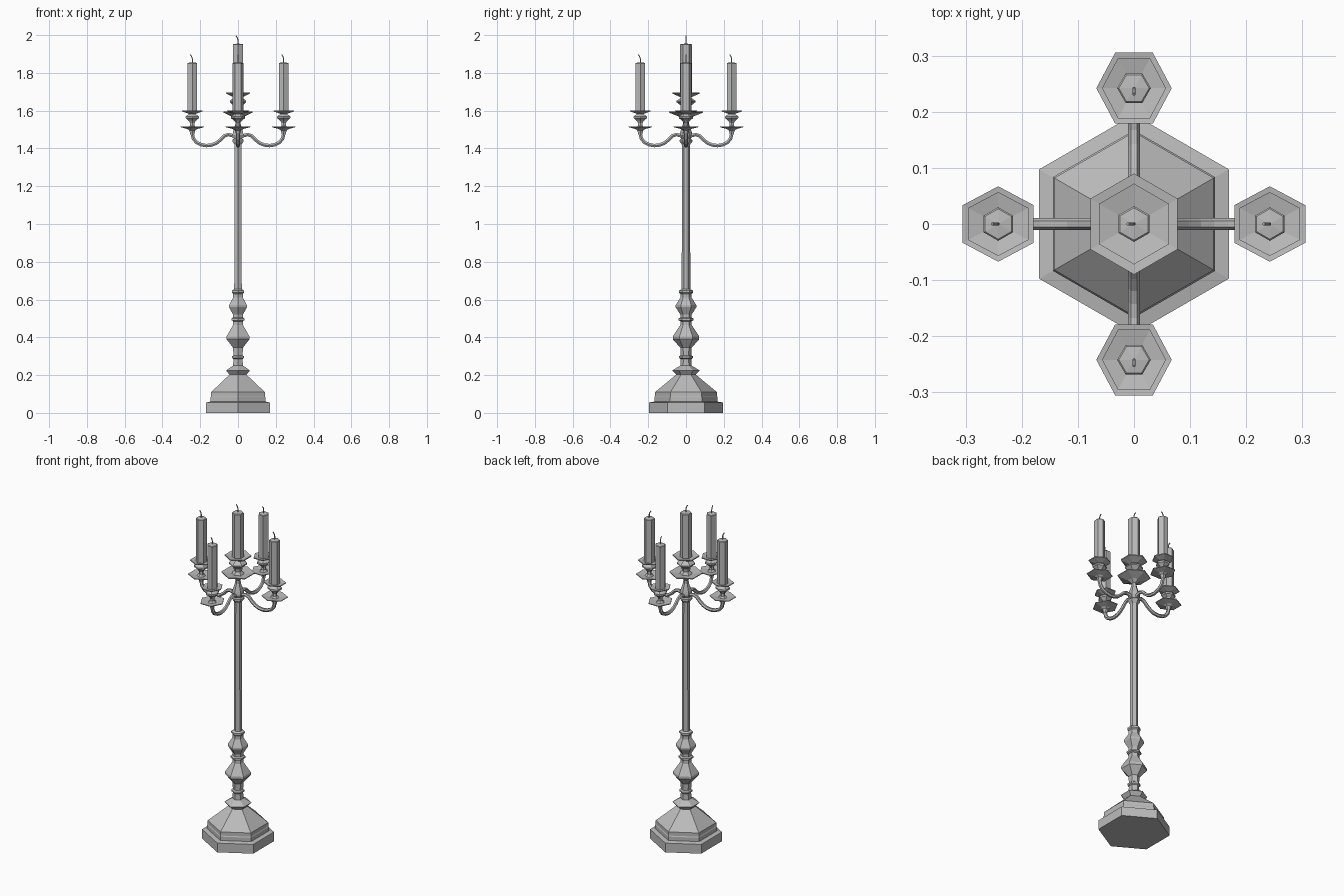
import bpy, bmesh, math
from mathutils import Vector, Matrix

if "Cube" in bpy.data.objects:
    bpy.data.objects.remove(bpy.data.objects["Cube"])

grey = bpy.data.materials.new("plain_grey")
grey.use_nodes = True
COLOUR = (0.5, 0.5, 0.5, 1)
grey.diffuse_color = COLOUR
grey.node_tree.nodes["Principled BSDF"].inputs["Base Color"].default_value = COLOUR
SIDES = 6


def skin(name, rings, matrix=Matrix()):
    """Join a stack of six-sided rings into a closed solid."""
    bm = bmesh.new()
    loops = [[bm.verts.new(p) for p in ring] for ring in rings]
    for a, b in zip(loops, loops[1:]):
        for i in range(SIDES):
            j = (i + 1) % SIDES
            bm.faces.new((a[i], a[j], b[j], b[i]))
    bm.faces.new(loops[0][::-1])
    bm.faces.new(loops[-1])
    bmesh.ops.recalc_face_normals(bm, faces=bm.faces)
    bm.transform(matrix)
    mesh = bpy.data.meshes.new(name)
    bm.to_mesh(mesh)
    bm.free()
    mesh.materials.append(grey)
    obj = bpy.data.objects.new(name, mesh)
    bpy.context.collection.objects.link(obj)
    return obj


def turned(name, profile, matrix=Matrix(), squash=1.0):
    """Six-sided lathe from (radius, z) pairs, corners on the y axis."""
    angles = [math.pi / 2 + k * math.tau / SIDES for k in range(SIDES)]
    return skin(name, [[(r * math.cos(a), r * math.sin(a) * squash, z) for a in angles]
                       for r, z in profile], matrix)


def tube(name, path, radius, matrix=Matrix()):
    """Six-sided tube along an (x, z) path."""
    pts = [Vector((x, 0, z)) for x, z in path]
    side = Vector((0, 1, 0))
    rings = []
    for i, p in enumerate(pts):
        along = (pts[min(i + 1, len(pts) - 1)] - pts[max(i - 1, 0)]).normalized()
        up = along.cross(side)
        rings.append([p + radius * (side * math.cos(k * math.tau / SIDES)
                                    + up * math.sin(k * math.tau / SIDES))
                      for k in range(SIDES)])
    return skin(name, rings, matrix)


def candle(name, bottom, top, radius, matrix, lean):
    """Candle with a shallow domed top and a bent wick."""
    turned(name, [(radius, bottom), (radius, top - 0.003), (radius * 0.9, top),
                  (0.003, top + 0.003)], matrix)
    tube(name + "_wick", [(0, top), (0, top + 0.022), (-0.004, top + 0.034),
                          (-0.011, top + 0.044)], 0.003,
         Matrix.Translation(matrix.translation) @ lean)


# Stepped foot
turned("foot", [(0.195, 0), (0.195, 0.055), (0.167, 0.06), (0.167, 0.083),
                (0.164, 0.088), (0.164, 0.11), (0.055, 0.2), (0.05, 0.205)])

# Turned stem
turned("stem", [(0.05, 0.2), (0.073, 0.225), (0.03, 0.25), (0.028, 0.285),
                (0.036, 0.29), (0.036, 0.3), (0.028, 0.305), (0.03, 0.345),
                (0.07, 0.39), (0.07, 0.405), (0.03, 0.465), (0.029, 0.485),
                (0.04, 0.49), (0.04, 0.5), (0.03, 0.505), (0.03, 0.52),
                (0.055, 0.56), (0.055, 0.57), (0.03, 0.61), (0.03, 0.63),
                (0.037, 0.637), (0.037, 0.648), (0.023, 0.655), (0.021, 1.43)])

# Hub where the arms meet
turned("hub", [(0.021, 1.42), (0.034, 1.437), (0.034, 1.445), (0.025, 1.452),
               (0.034, 1.47), (0.03, 1.49), (0.016, 1.53), (0.013, 1.56)])

# Central drip plates and holder
turned("central_holder", [(0.013, 1.55), (0.035, 1.568), (0.09, 1.59), (0.09, 1.595),
                          (0.035, 1.588), (0.022, 1.605), (0.025, 1.625),
                          (0.05, 1.645), (0.05, 1.652), (0.025, 1.67),
                          (0.072, 1.69), (0.072, 1.696), (0.03, 1.688)])
candle("central_candle", 1.685, 1.952, 0.032, Matrix(), Matrix())

# Four arms, each with its holder and candle
ARM = [(0.01, 1.455), (0.03, 1.468), (0.052, 1.474), (0.072, 1.466), (0.092, 1.446),
       (0.115, 1.428), (0.14, 1.418), (0.168, 1.415), (0.195, 1.42), (0.22, 1.432),
       (0.236, 1.452), (0.242, 1.475), (0.242, 1.51)]
HOLDER = [(0.012, 1.475), (0.018, 1.495), (0.03, 1.503), (0.073, 1.513),
          (0.073, 1.517), (0.025, 1.511), (0.014, 1.52), (0.013, 1.535),
          (0.022, 1.547), (0.04, 1.56), (0.04, 1.57), (0.02, 1.583),
          (0.062, 1.596), (0.062, 1.601), (0.03, 1.595)]
for k, name in enumerate(("left", "back", "right", "front")):
    turn = Matrix.Rotation(k * math.pi / 2, 4, "Z")
    end = turn @ Matrix.Translation((0.242, 0, 0))
    lean = Matrix.Rotation((k % 2) * math.pi / 2, 4, "Z")
    tube(name + "_arm", ARM, 0.0105, turn)
    turned(name + "_holder", HOLDER, end, 0.92)
    candle(name + "_candle", 1.592, 1.853, 0.03, end, lean)
